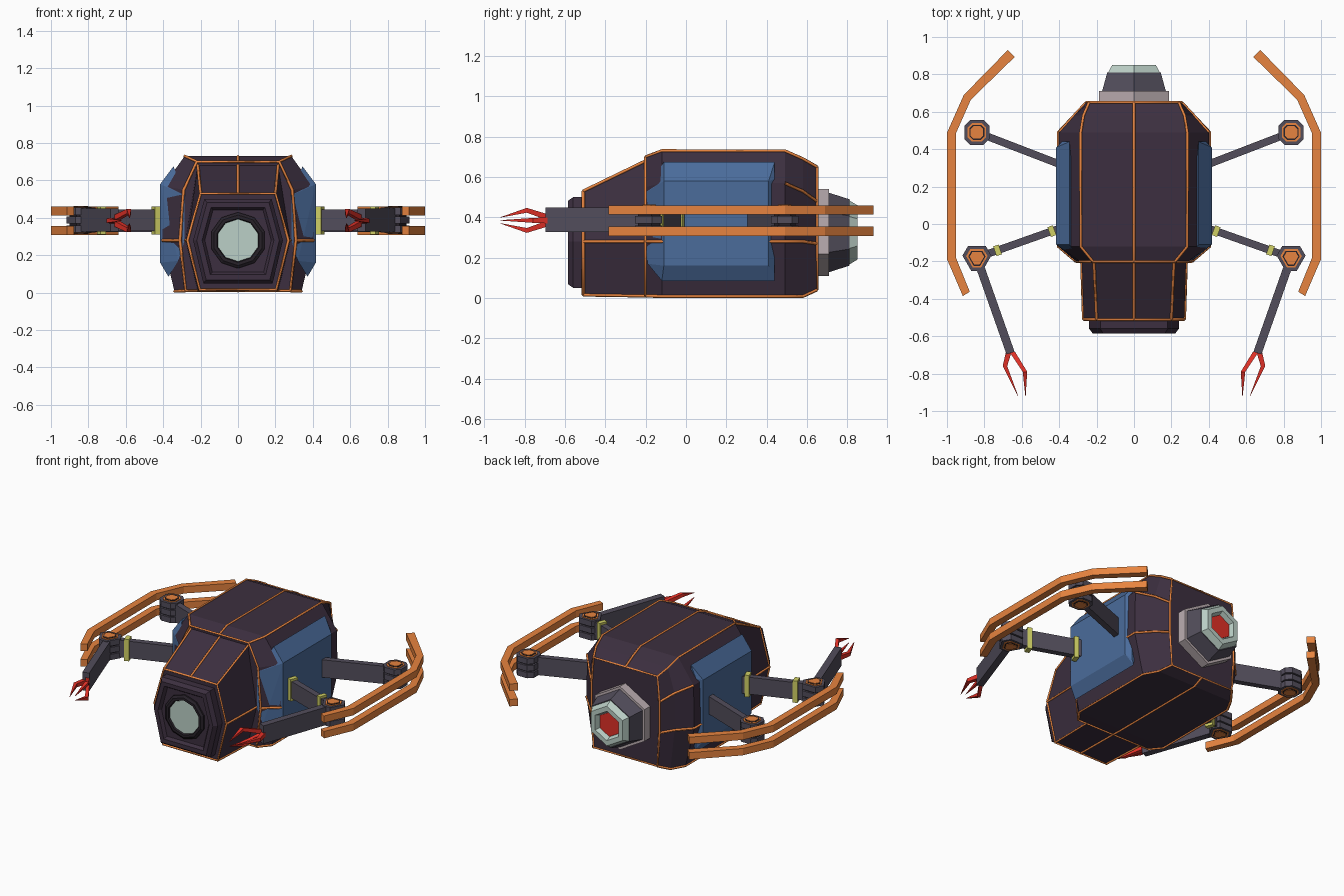
import bpy, bmesh
from math import sin, cos, radians, pi
from mathutils import Vector

if "Cube" in bpy.data.objects:
    bpy.data.objects.remove(bpy.data.objects["Cube"])


def material(name, rgb):
    m = bpy.data.materials.new(name)
    m.diffuse_color = (*rgb, 1)
    m.use_nodes = True
    m.node_tree.nodes["Principled BSDF"].inputs["Base Color"].default_value = m.diffuse_color
    return m


HULL = material("hull_plum", (0.045, 0.028, 0.05))
ORANGE = material("orange", (0.8, 0.23, 0.05))
BLUE = material("blue", (0.07, 0.15, 0.33))
DARK = material("dark_metal", (0.085, 0.075, 0.105))
BLACK = material("black", (0.02, 0.015, 0.022))
YELLOW = material("yellow", (0.63, 0.63, 0.13))
MINT = material("mint", (0.5, 0.63, 0.57))
PALE = material("pale", (0.5, 0.42, 0.44))
RED = material("red", (0.75, 0.03, 0.02))


def finish(name, bm, mat):
    bmesh.ops.recalc_face_normals(bm, faces=bm.faces)
    me = bpy.data.meshes.new(name)
    bm.to_mesh(me)
    bm.free()
    me.materials.append(mat)
    ob = bpy.data.objects.new(name, me)
    bpy.context.collection.objects.link(ob)
    return ob


def loft(name, rings, mat):
    """Skin rings of equal point count and cap both ends."""
    bm = bmesh.new()
    vs = [[bm.verts.new(p) for p in r] for r in rings]
    n = len(vs[0])
    for a, b in zip(vs, vs[1:]):
        for i in range(n):
            bm.faces.new((a[i], a[(i + 1) % n], b[(i + 1) % n], b[i]))
    bm.faces.new(vs[0])
    bm.faces.new(vs[-1])
    return finish(name, bm, mat)


def hull(name, pts, mat):
    bm = bmesh.new()
    for p in pts:
        bm.verts.new(p)
    bmesh.ops.convex_hull(bm, input=bm.verts[:])
    return finish(name, bm, mat)


def section(y, half):
    return [(x, y, z) for x, z in half] + [(-x, y, z) for x, z in reversed(half)]


def poly_y(y, r, n, cz):
    return [(r * sin(2 * pi * i / n), y, cz + r * cos(2 * pi * i / n)) for i in range(n)]


def beam(name, p, q, w, z0, z1, mat):
    p, q = Vector(p), Vector(q)
    d = (q - p).normalized()
    o = Vector((-d.y, d.x)) * w / 2
    plan = [p + o, q + o, q - o, p - o]
    return loft(name, [[(v.x, v.y, z) for v in plan] for z in (z0, z1)], mat)


# Hull sections: front snout and main body
front = [(-0.51, [(.20, .53), (.27, .28), (.205, .015)]),
         (-0.19, [(.215, .685), (.28, .28), (.215, .01)])]
main = [(-0.20, [(.22, .70), (.29, .55), (.31, .28), (.28, .01)]),
        (-0.12, [(.285, .73), (.40, .57), (.405, .28), (.34, .008)]),
        (0.49, [(.285, .73), (.40, .57), (.405, .28), (.34, .008)]),
        (0.58, [(.27, .69), (.32, .53), (.32, .28), (.29, .008)]),
        (0.65, [(.24, .65), (.255, .48), (.255, .27), (.24, .04)])]
loft("front_hull", [section(*s) for s in front], HULL)
loft("main_hull", [section(*s) for s in main], HULL)

# Orange seam trim along hull edges
cu = bpy.data.curves.new("seam_trim", "CURVE")
cu.dimensions = "3D"
cu.bevel_depth = 0.008
cu.bevel_resolution = 0
cu.materials.append(ORANGE)
bpy.context.collection.objects.link(bpy.data.objects.new("seam_trim", cu))


def seam(pts, closed=False):
    sp = cu.splines.new("POLY")
    sp.points.add(len(pts) - 1)
    for p, c in zip(sp.points, pts):
        p.co = (*c, 1)
    sp.use_cyclic_u = closed


for secs in (front, main):
    for k in range(len(secs[0][1])):
        part = secs[2:] if secs is main and k == 1 else secs
        for s in (-1, 1):
            seam([(s * h[k][0], y, h[k][1]) for y, h in part])
    for k in (0, -1):
        seam([(0, y, h[k][1]) for y, h in secs])
for s in (front[0], main[0], main[-1]):
    seam(section(*s), True)

# Stepped nose plate with a sunken face
nose = [(.18, .5), (.24, .28), (.185, .05)]
loft("nose_plate", [section(y, [(x * k, .28 + (z - .28) * k) for x, z in nose])
     for y, k in ((-.50, 1), (-.56, 1), (-.585, .92), (-.585, .8), (-.565, .74))], HULL)

# Lens
loft("lens_ring", [poly_y(y, r, 10, .28) for y, r in
     ((-.55, .15), (-.575, .15), (-.585, .135), (-.585, .118), (-.57, .112))], BLACK)
loft("lens_glass", [poly_y(y, .113, 10, .28) for y in (-.56, -.574)], MINT)

# Rear thruster
for name, mat, prof in (
        ("thruster_collar", PALE, ((.64, .215), (.71, .215))),
        ("thruster_cone", DARK, ((.70, .20), (.81, .165))),
        ("thruster_rim", MINT, ((.80, .165), (.85, .135), (.85, .10), (.815, .085))),
        ("thruster_core", RED, ((.81, .083), (.822, .083)))):
    loft(name, [poly_y(y, r, 6, .325) for y, r in prof], mat)


def joint(name, c, corners, spread, r, s):
    """Three stacked plates with orange caps above and below."""
    def plate(part, k, z0, z1, mat):
        plan = [(s * (c[0] + r * k * cos(radians(a + d))), c[1] + r * k * sin(radians(a + d)))
                for a in corners for d in (-spread, spread)]
        loft(f"{name}_{part}", [[(x, y, z) for x, y in plan] for z in (z0, z1)], mat)
    for i, z in enumerate((.322, .369, .416)):
        plate(f"plate_{i}", 1, z, z + .038, DARK)
    plate("core", .8, .325, .45, BLACK)
    for part, k, e, mat in (("cap_rim", .74, .004, ORANGE), ("cap_gap", .6, .006, BLACK),
                            ("cap", .5, .009, ORANGE)):
        plate(part, k, .322 - e, .454 + e, mat)


def lerp(p, q, t):
    return tuple(a + (b - a) * t for a, b in zip(p, q))


for s, side in ((-1, "left"), (1, "right")):
    # Blue side panel
    hull(f"{side}_side_panel", [(s * x, y, z) for x, y, z in (
        (.416, -.11, .58), (.416, .41, .58), (.416, .41, .16), (.416, -.11, .16),
        (.385, .44, .59), (.385, .44, .12),
        (.345, -.11, .675), (.345, .44, .675), (.372, .44, .085), (.372, -.12, .085),
        (.285, -.205, .52), (.285, -.205, .28), (.32, -.19, .17))], BLUE)

    # Arms
    rear_root, rear_end = (s * .36, .305), (s * .84, .49)
    root, elbow, wrist = (s * .36, -.01), (s * .84, -.18), (s * .66, -.69)
    beam(f"{side}_rear_arm", rear_root, rear_end, .04, .325, .445, DARK)
    beam(f"{side}_front_upper_arm", root, elbow, .04, .33, .445, DARK)
    beam(f"{side}_front_forearm", elbow, wrist, .045, .328, .45, DARK)
    for i, t in enumerate((.165, .77)):
        beam(f"{side}_arm_collar_{i}", lerp(root, elbow, t - .03), lerp(root, elbow, t + .03),
             .055, .312, .46, YELLOW)
    joint(f"{side}_rear_joint", (.84, .49), (45, 135, 225, 315), 17, .076, s)
    joint(f"{side}_elbow", (.84, -.18), (30, 150, 270), 22, .078, s)

    # Three-pronged claw
    prongs = (((.65, -.685, .40), (.583, -.79, .435), (.58, -.92, .40)),
              ((.65, -.685, .37), (.583, -.79, .335), (.58, -.92, .37)),
              ((.67, -.685, .385), (.69, -.76, .385), (.62, -.92, .385)))
    for i, path in enumerate(prongs):
        rings = []
        for (x, y, z), w in zip(path, (.015, .012, .001)):
            rings.append([(s * (x + a * w), y, z + b * w)
                          for a, b in ((-1, -1), (1, -1), (1, 1), (-1, 1))])
        loft(f"{side}_claw_prong_{i}", rings, RED)

    # Double bumper rails
    outer = [(.675, .93), (.91, .69), (.999, .49), (.999, -.19), (.915, -.385)]
    inner = [(.638, .893), (.872, .665), (.952, .485), (.952, -.18), (.878, -.362)]
    for lvl, z0 in (("lower", .308), ("upper", .413)):
        loft(f"{side}_{lvl}_bumper", [
            [(s * o[0], o[1], z0), (s * o[0], o[1], z0 + .047),
             (s * i[0], i[1], z0 + .047), (s * i[0], i[1], z0)]
            for o, i in zip(outer, inner)], ORANGE)
